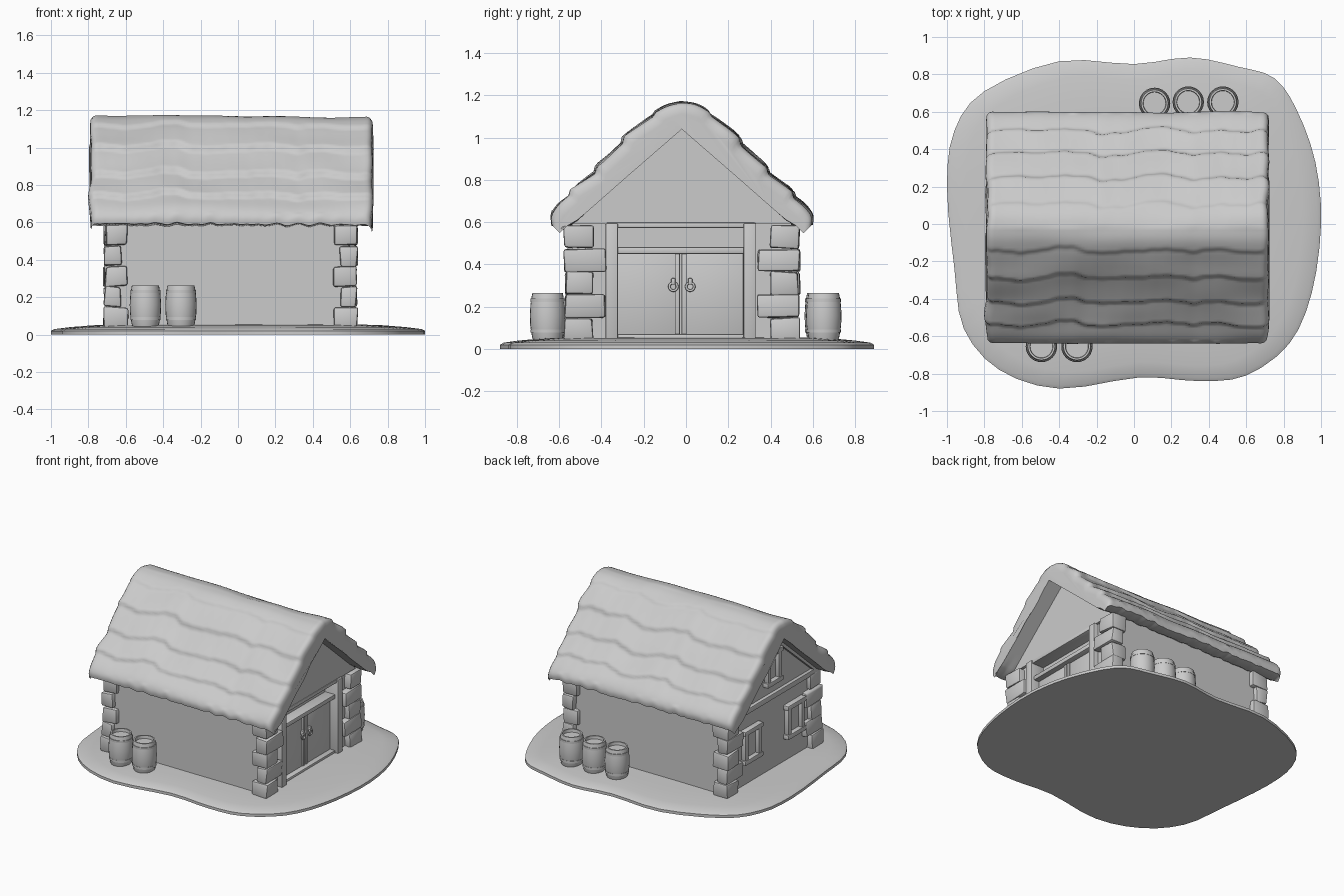
import bpy, bmesh, math, random
from mathutils import Vector, noise

if "Cube" in bpy.data.objects:
    bpy.data.objects.remove(bpy.data.objects["Cube"])
random.seed(4)

mat = bpy.data.materials.new("clay_grey")
mat.diffuse_color = (0.6, 0.6, 0.6, 1)
mat.use_nodes = True
mat.node_tree.nodes["Principled BSDF"].inputs["Base Color"].default_value = mat.diffuse_color
CY = -0.02  # centre line of the house in y


def finish(name, bm, angle=40):
    bmesh.ops.recalc_face_normals(bm, faces=bm.faces)
    me = bpy.data.meshes.new(name)
    bm.to_mesh(me)
    bm.free()
    ob = bpy.data.objects.new(name, me)
    bpy.context.collection.objects.link(ob)
    me.materials.append(mat)
    bpy.ops.object.select_all(action='DESELECT')
    ob.select_set(True)
    bpy.context.view_layer.objects.active = ob
    bpy.ops.object.shade_smooth_by_angle(angle=math.radians(angle))
    return ob


def loft(name, rings, angle=40):
    bm = bmesh.new()
    vs = [[bm.verts.new(p) for p in r] for r in rings]
    for a, b in zip(vs, vs[1:]):
        n = len(a)
        for i in range(n):
            bm.faces.new((a[i], a[(i + 1) % n], b[(i + 1) % n], b[i]))
    bm.faces.new(vs[0])
    bm.faces.new(vs[-1])
    return finish(name, bm, angle)


def box(name, x, y, z, bevel=0.006, jitter=0.0):
    """Box from (min, max) ranges, with optional bevel and uneven corners."""
    bm = bmesh.new()
    bmesh.ops.create_cube(bm, size=1)
    for v in bm.verts:
        v.co = [r[0] + (c + 0.5) * (r[1] - r[0]) + random.uniform(-jitter, jitter)
                for r, c in zip((x, y, z), v.co)]
    if bevel:
        bmesh.ops.bevel(bm, geom=bm.edges[:], offset=bevel, segments=2, affect='EDGES', profile=0.5)
    return finish(name, bm)


def prism(name, profile, x0, x1):
    return loft(name, [[(x, y, z) for y, z in profile] for x in (x0, x1)], 20)


# ground: smoothed uneven outline, gently domed
outline = [(-1, .2), (-.96, .5), (-.8, .71), (-.4, .87), (0, .855), (.3, .89), (.56, .84), (.75, .78),
           (.87, .61), (.97, .33), (1, 0), (.95, -.37), (.83, -.64), (.6, -.81), (.35, -.84),
           (.03, -.82), (-.4, -.88), (-.72, -.78), (-.91, -.56), (-.96, -.24)]
pts = []
for i in range(len(outline)):
    p0, p1, p2, p3 = [Vector(outline[(i + k) % len(outline)]) for k in (-1, 0, 1, 2)]
    for t in (0, .33, .67):
        pts.append(0.5 * (2 * p1 + (p2 - p0) * t + (2 * p0 - 5 * p1 + 4 * p2 - p3) * t * t
                          + (3 * p1 - p0 - 3 * p2 + p3) * t ** 3))
xs = [p.x for p in pts]
mid, half = (max(xs) + min(xs)) / 2, (max(xs) - min(xs)) / 2
pts = [((p.x - mid) / half, p.y) for p in pts]
loft("ground", [[(x * s, y * s, z) for x, y in pts] for s, z in
                ((1, 0), (1, .02), (.98, .03), (.9, .04), (.75, .052), (.4, .057), (.1, .058))])

# house body, set back at the door end
prism("house_walls", [(-.54, .03), (.5, .03), (.5, .6), (CY, 1.06), (-.54, .6)], -.68, .52)
box("door_wall_left", (.5, .59), (-.54, -.36), (.03, .6), 0)
box("door_wall_right", (.5, .59), (.31, .5), (.03, .6), 0)
prism("door_gable", [(.5, .592), (CY, 1.06), (-.54, .592)], .5, .61)

# corner stones, alternating long and short
for cx, sx in ((-.72, 1), (.64, -1)):
    for cy, sy in ((-.58, 1), (.54, -1)):
        for i in range(5):
            lx, ly = ((.13, .14), (.095, .2))[i % 2]
            o = random.uniform(0, .012)
            x = sorted((cx + sx * o, cx + sx * lx))
            y = sorted((cy + sy * o, cy + sy * ly))
            z0 = .04 + i * .109
            box("corner_stone", x, y, (z0, z0 + .108), .012, .006)

# door frame, lintel and double doors
for y0, y1 in ((-.38, -.322), (.272, .33)):
    box("door_post", (.5, .625), (y0, y1), (.04, .595))
box("door_lintel", (.5, .6), (-.33, .28), (.45, .482))
box("top_beam", (.5, .615), (-.38, .33), (.572, .598))
box("door_sill", (.5, .6), (-.33, .28), (.04, .07))
for s in (-1, 1):
    y = sorted((-.025 + s * .004, -.025 + s * .297))
    box("door_leaf", (.53, .56), y, (.06, .452), .004)
    box("door_edge_board", (.54, .57), sorted((-.025 + s * .004, -.025 + s * .028)), (.07, .45), .004)
    # handle: small ring under a knob
    bpy.ops.mesh.primitive_torus_add(location=(.577, -.02 + s * .04, .295), rotation=(0, math.pi / 2, 0),
                                     major_radius=.019, minor_radius=.006, major_segments=16, minor_segments=8)
    h = bpy.context.object
    h.name = "door_handle"
    h.data.materials.append(mat)
    bpy.ops.object.shade_smooth()
    box("handle_plate", (.555, .585), (-.03 + s * .04, -.01 + s * .04), (.305, .335), .004)


# windows on the far gable
def window(y, z, w, h):
    t = .035
    for s in (-1, 1):
        a = y + s * (w / 2 - t / 2)
        box("window_side", (-.715, -.67), (a - t / 2, a + t / 2), (z - h / 2, z + h / 2))
        b = z + s * (h / 2 - t / 2)
        e = .012
        box("window_rail", (-.72, -.67), (y - w / 2 - e, y + w / 2 + e), (b - t / 2, b + t / 2))
    box("window_pane", (-.686, -.679), (y - w / 2 + t / 2, y + w / 2 - t / 2), (z - h / 2 + t / 2, z + h / 2 - t / 2), 0)


window(.23, .34, .19, .25)
window(-.27, .34, .19, .25)
window(CY, .81, .16, .25)

# timber beams on the far gable
box("gable_beam", (-.705, -.67), (-.56, .52), (.575, .615))
for s in (-1, 1):
    prism("gable_rafter", [(CY + s * d, z) for d, z in ((.52, .615), (.46, .615), (0, 1.01), (0, 1.06))], -.705, -.67)

# barrels with sunken tops
for x, y in ((-.495, -.655), (-.305, -.655), (.11, .645), (.29, .652), (.475, .652)):
    prof = ((.068, .04), (.074, .06), (.082, .11), (.084, .16), (.081, .21), (.075, .25), (.072, .264),
            (.062, .264), (.06, .242), (.02, .242))
    loft("barrel", [[(x + r * math.cos(a * math.pi / 12), y + r * math.sin(a * math.pi / 12), z)
                     for a in range(24)] for r, z in prof], 50)
    for z in (.085, .23):
        loft("barrel_hoop", [[(x + r * math.cos(a * math.pi / 12), y + r * math.sin(a * math.pi / 12), zz)
                              for a in range(24)] for r, zz in
                             ((.07, z - .008), (.081, z - .008), (.081, z + .008), (.07, z + .008))], 50)

# thatched roof: closed section swept along x with stepped layers
outer = [(0, 1.172), (.06, 1.16), (.13, 1.115), (.25, 1.005), (.38, .865), (.5, .752), (.58, .68),
         (.62, .62), (.608, .588)]
inner = [(.54, .583), (.49, .612), (.25, .823), (0, 1.04)]


def resample(poly, n):
    P = [Vector(p) for p in poly]
    L = [(b - a).length for a, b in zip(P, P[1:])]
    out = []
    for k in range(n):
        d = sum(L) * k / (n - 1)
        i = 0
        while i < len(L) - 1 and d > L[i]:
            d -= L[i]
            i += 1
        out.append(P[i].lerp(P[i + 1], min(1, d / L[i])))
    return out


half_out = resample(outer, 62)
for _ in range(6):  # soften the profile bends
    half_out = [half_out[0]] + [(a + 2 * b + c) / 4 for a, b, c in zip(half_out, half_out[1:], half_out[2:])] + [half_out[-1]]
half_in = resample(inner, 14)
section = [(-1, p, True) for p in half_out[::-1]] + [(1, p, True) for p in half_out[1:]] \
    + [(1, p, False) for p in half_in] + [(-1, p, False) for p in half_in[::-1][1:]]
steps = [0, .13, .27, .40, .52, .70]  # lower edge of each thatch layer


def thatch(s, p, x):
    d = p.x + .035 * noise.noise((x * 4, s * 9, 1)) + .012 * noise.noise((x * 14, s * 5, 2))
    lift = 0
    for a, b in zip(steps, steps[1:]):
        if a <= d < b:
            f = (d - a) / (b - a)
            lift = .022 * min(f, (1 - f) * 6) * (1 if a > .1 else .5)
    return lift + .012 * noise.noise((x * 3, s * p.x * 5, p.y * 5))


rings = []
N = 90
ends = [(-.79, .42), (-.787, .18), (-.775, .05)]
cols = ends + [(-.76 + 1.45 * i / N, 0) for i in range(N + 1)] + [(.705, .05), (.717, .18), (.72, .42)]
for x, k in cols:
    ring = []
    for s, p, is_out in section:
        q = p.copy()
        if is_out:
            n = Vector((.68, .73)) if p.x > .1 else Vector((p.x * 6.8, 1)).normalized()
            q += n * (thatch(s, p, x) - k * .13)
            q.y -= .008 * (x + .8) / 1.5
        if p.y < .64:  # ragged eaves
            q.y += .014 * noise.noise((x * 17, s * 3, 7))
        wob = .014 * noise.noise((p.x * s * 7, p.y * 6, 3 if x < 0 else 8)) if abs(x + .035) > .7 else 0
        ring.append((x + wob, CY + s * q.x, q.y))
    rings.append(ring)
loft("thatched_roof", rings, 60)
